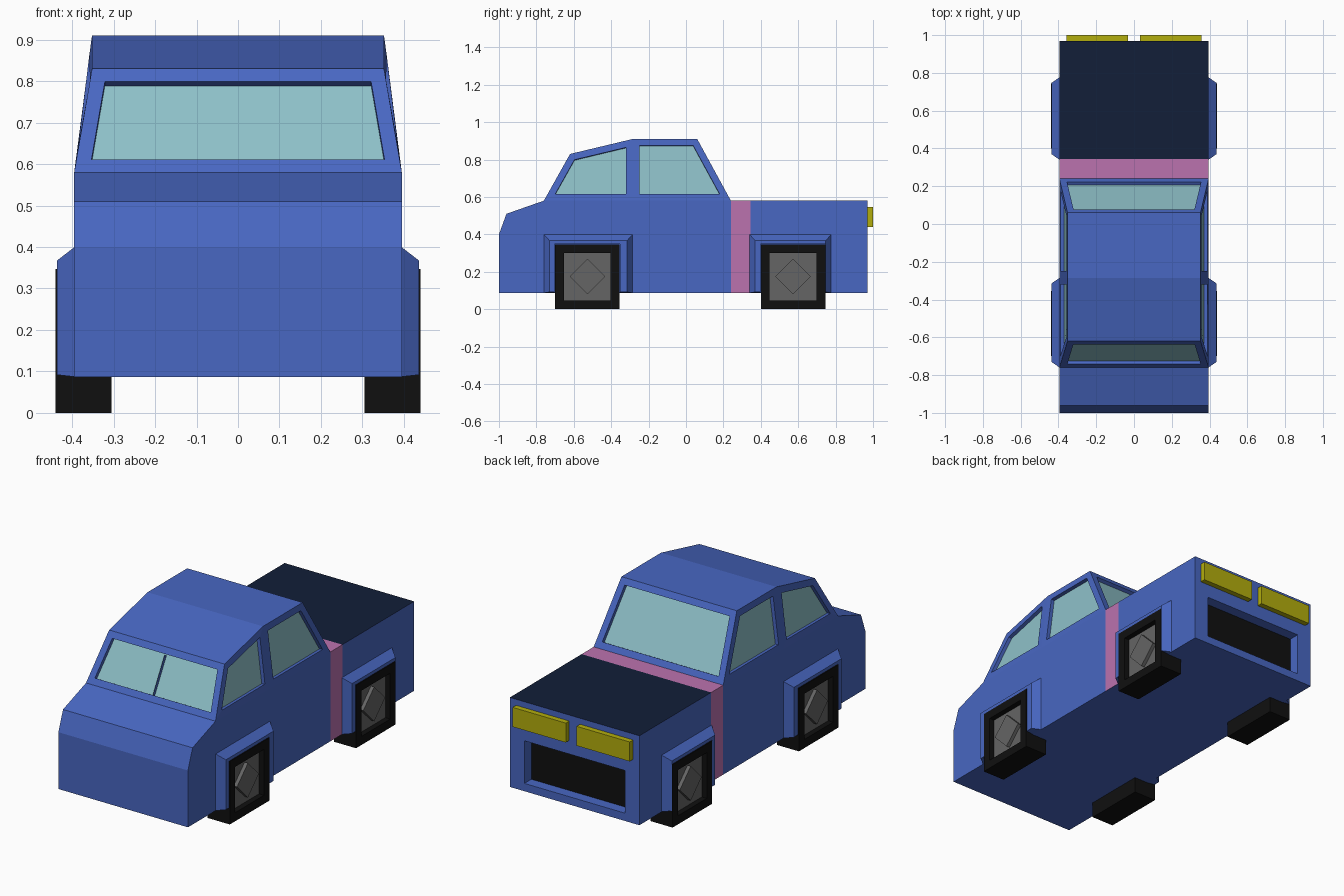
import bpy, bmesh
from mathutils import Vector

if "Cube" in bpy.data.objects:
    bpy.data.objects.remove(bpy.data.objects["Cube"])


def material(name, rgb):
    m = bpy.data.materials.new(name)
    m.diffuse_color = (*rgb, 1)
    m.use_nodes = True
    m.node_tree.nodes["Principled BSDF"].inputs["Base Color"].default_value = m.diffuse_color
    return m


BLUE = material("blue_paint", (0.065, 0.135, 0.54))
NAVY = material("navy_paint", (0.006, 0.013, 0.04))
PINK = material("pink_paint", (0.50, 0.17, 0.43))
GLASS = material("glass", (0.27, 0.53, 0.58))
BLACK = material("black", (0.005, 0.005, 0.005))
GREY = material("hub_grey", (0.13, 0.13, 0.13))
YELLOW = material("lamp_yellow", (0.45, 0.42, 0.004))


def finish(bm, name, *mats):
    bmesh.ops.recalc_face_normals(bm, faces=bm.faces[:])
    me = bpy.data.meshes.new(name)
    bm.to_mesh(me)
    bm.free()
    for m in mats:
        me.materials.append(m)
    ob = bpy.data.objects.new(name, me)
    bpy.context.collection.objects.link(ob)
    return ob


def box(bm, lo, hi):
    vs = bmesh.ops.create_cube(bm, size=1)["verts"]
    for v in vs:
        v.co = [lo[i] if v.co[i] < 0 else hi[i] for i in range(3)]


def recess(bm, face, depth, mat):
    """Push a face inwards, leaving walls behind."""
    n = face.normal.copy()
    new = bmesh.ops.extrude_discrete_faces(bm, faces=[face])["faces"][0]
    bmesh.ops.translate(bm, verts=new.verts[:], vec=-n * depth)
    new.material_index = mat


# Lower body: side profile extruded across the width
W = 0.395
profile = [(-1, .087), (-1, .40), (-.96, .51), (-.76, .58), (.97, .58), (.97, .087)]
bm = bmesh.new()
left = [bm.verts.new((-W, y, z)) for y, z in profile]
right = [bm.verts.new((W, y, z)) for y, z in profile]
bm.faces.new(left)
bm.faces.new(right)
for i in range(len(profile)):
    j = (i + 1) % len(profile)
    bm.faces.new((left[i], left[j], right[j], right[i]))
# Pink band and dark hood
for y in (.24, .345):
    bmesh.ops.bisect_plane(bm, geom=bm.verts[:] + bm.edges[:] + bm.faces[:],
                           plane_co=(0, y, 0), plane_no=(0, 1, 0))
bmesh.ops.recalc_face_normals(bm, faces=bm.faces[:])
bm.normal_update()
for f in bm.faces:
    c = f.calc_center_median()
    if .24 < c.y < .345 and f.normal.z > -.5:
        f.material_index = 2
    elif c.y > .345 and f.normal.z > .5:
        f.material_index = 1
# Recessed grille
nose = next(f for f in bm.faces if f.normal.y > .9)
bmesh.ops.inset_individual(bm, faces=[nose], thickness=.05)
mid = nose.calc_center_median().z
for v in nose.verts:
    v.co = (.306 if v.co.x > 0 else -.306, .97, .365 if v.co.z > mid else .13)
bm.normal_update()
recess(bm, nose, .06, 3)
finish(bm, "body", BLUE, NAVY, PINK, BLACK)

# Cabin with recessed windows
bm = bmesh.new()
outline = [(W, -.76, .58), (.352, -.62, .83), (.352, -.285, .91),
           (.352, .06, .91), (W, .24, .58), (W, -.285, .58)]
R = [bm.verts.new(p) for p in outline]
L = [bm.verts.new((-x, y, z)) for x, y, z in outline]
strips = [bm.faces.new((L[i], L[i + 1], R[i + 1], R[i])) for i in range(5)]
strips.append(bm.faces.new((L[5], L[0], R[0], R[5])))
sides = [bm.faces.new([s[i] for i in q]) for s in (L, R)
         for q in ((0, 1, 2, 5), (5, 2, 3, 4))]
bmesh.ops.recalc_face_normals(bm, faces=bm.faces[:])
bm.normal_update()
windows = sides + [strips[0], strips[3]]
bmesh.ops.inset_individual(bm, faces=windows, thickness=.036, use_even_offset=True)
bm.normal_update()
for f in windows:
    recess(bm, f, .02, 1)
finish(bm, "cabin", BLUE, GLASS)

# Thin divider in the sloped end window
bm = bmesh.new()
bm.faces.new([bm.verts.new(p) for p in ((0, -.742, .612), (0, -.64, .794),
                                        (0, -.622, .784), (0, -.724, .602))])
finish(bm, "window_divider", BLUE)

# Headlights
for s, name in ((-1, "left"), (1, "right")):
    bm = bmesh.new()
    xs = sorted((s * .033, s * .357))
    box(bm, (xs[0], .96, .44), (xs[1], 1.0, .547))
    finish(bm, name + "_headlight", YELLOW)

# Wheels and flared arches
axles = [("front", -.70, -.355, -.76, -.285), ("back", .40, .745, .34, .777)]
for s, side in ((-1, "left"), (1, "right")):
    for end, w0, w1, a0, a1 in axles:
        # Square tyre with recessed hub panel
        bm = bmesh.new()
        xs = sorted((s * .305, s * .44))
        box(bm, (xs[0], w0, 0), (xs[1], w1, .347))
        bm.normal_update()
        face = next(f for f in bm.faces if f.normal.x * s > .9)
        bmesh.ops.inset_individual(bm, faces=[face], thickness=.067)
        bm.normal_update()
        recess(bm, face, .03, 1)
        finish(bm, f"{end}_{side}_wheel", BLACK, GREY)

        # Diamond hub cap
        bm = bmesh.new()
        cy, cz, r = (w0 + w1) / 2, .175, .095
        ring = [(cy - r, cz), (cy, cz + r), (cy + r, cz), (cy, cz - r)]
        cap = bm.faces.new([bm.verts.new((s * .405, y, z)) for y, z in ring])
        new = bmesh.ops.extrude_face_region(bm, geom=[cap])["geom"]
        bmesh.ops.translate(bm, vec=(s * .025, 0, 0),
                            verts=[v for v in new if isinstance(v, bmesh.types.BMVert)])
        finish(bm, f"{end}_{side}_hub", GREY)

        # Bevelled arch around the tyre
        bm = bmesh.new()

        def arch(x, y0, y1, zb, zt):
            return [bm.verts.new((s * x, y, z)) for y, z in
                    ((y0, zb), (y0, zt), (y1, zt), (y1, zb))]
        loops = [arch(.394, a0, a1, .087, .40),
                 arch(.437, a0 + .03, a1 - .03, .092, .367),
                 arch(.437, w0 - .002, w1 + .002, .092, .349),
                 arch(.394, w0 - .002, w1 + .002, .087, .349)]
        for p, q in zip(loops, loops[1:]):
            for i in range(3):
                bm.faces.new((p[i], p[i + 1], q[i + 1], q[i]))
        for i in (0, 3):
            bm.faces.new([lp[i] for lp in loops])
        finish(bm, f"{end}_{side}_wheel_arch", BLUE)
